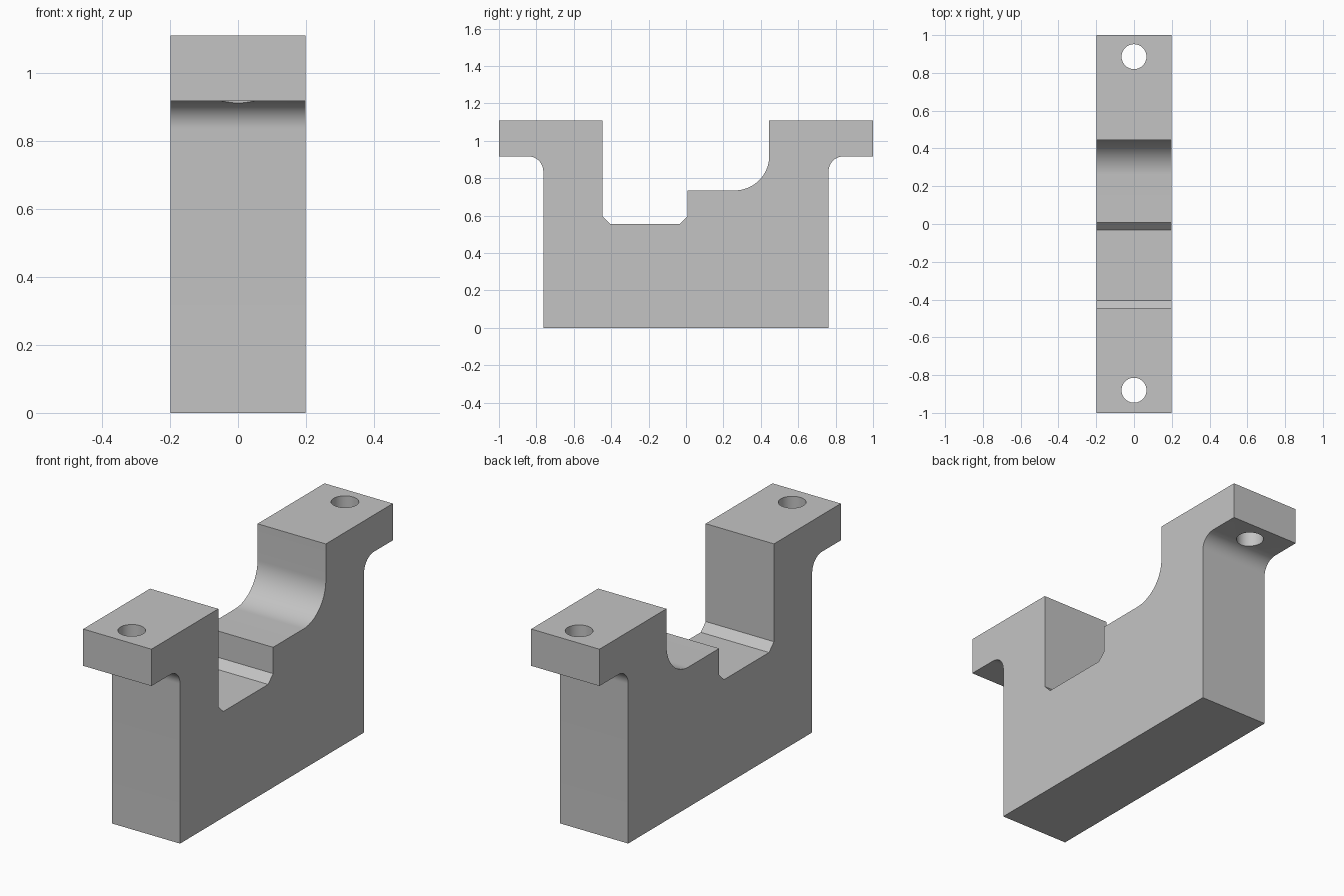
import bpy, bmesh, math
from mathutils import Matrix

cube = bpy.data.objects.get("Cube")
if cube:
    bpy.data.objects.remove(cube, do_unlink=True)

HALF_WIDTH = 0.198
TOP, LIP, STEP, FLOOR = 1.11, 0.917, 0.735, 0.556

grey = bpy.data.materials.new("plain grey")
grey.use_nodes = True
colour = (0.55, 0.55, 0.55, 1)
grey.diffuse_color = colour
grey.node_tree.nodes["Principled BSDF"].inputs["Base Color"].default_value = colour


def arc(y, z, radius, start, end, steps=16):
    """Points on an arc in the side plane, angles in degrees."""
    angles = [math.radians(start + (end - start) * i / steps) for i in range(steps + 1)]
    return [(y + radius * math.cos(a), z + radius * math.sin(a)) for a in angles]


def add_object(name, bm):
    bmesh.ops.recalc_face_normals(bm, faces=bm.faces)
    mesh = bpy.data.meshes.new(name)
    bm.to_mesh(mesh)
    bm.free()
    mesh.materials.append(grey)
    obj = bpy.data.objects.new(name, mesh)
    bpy.context.collection.objects.link(obj)
    return obj


# Side profile: foot, back lip, rounded recess, step, chamfered slot, front lip
R = 0.08
profile = [(-0.763, 0), (0.762, 0)]
profile += arc(0.762 + R, LIP - R, R, 180, 90)
profile += [(1, LIP), (1, TOP), (0.445, TOP)]
profile += arc(0.26, STEP + 0.185, 0.185, 0, -90, 24)
profile += [(0.008, STEP), (0.008, 0.597), (-0.033, FLOOR),
            (-0.405, FLOOR), (-0.446, 0.597), (-0.446, TOP), (-1, TOP), (-1, LIP)]
profile += arc(-0.763 - R, LIP - R, R, 90, 0)

# Bracket body, extruded across its width
bm = bmesh.new()
side = bm.faces.new([bm.verts.new((-HALF_WIDTH, y, z)) for y, z in profile])
new = bmesh.ops.extrude_face_region(bm, geom=[side])["geom"]
bmesh.ops.translate(bm, vec=(2 * HALF_WIDTH, 0, 0),
                    verts=[v for v in new if isinstance(v, bmesh.types.BMVert)])
body = add_object("bracket_body", bm)

# Bolt holes through both lips
bm = bmesh.new()
for y in (-0.88, 0.886):
    bmesh.ops.create_cone(bm, cap_ends=True, segments=48, radius1=0.066, radius2=0.066,
                          depth=0.5, matrix=Matrix.Translation((0, y, 1.02)))
cutter = add_object("bolt_hole_cutter", bm)
cutter.hide_render = True

bpy.context.view_layer.objects.active = body
body.select_set(True)
cut = body.modifiers.new("bolt_holes", "BOOLEAN")
cut.object = cutter
cut.solver = "EXACT"
bpy.ops.object.modifier_apply(modifier=cut.name)
bpy.data.objects.remove(cutter, do_unlink=True)
bpy.ops.object.shade_smooth_by_angle(angle=math.radians(30))
